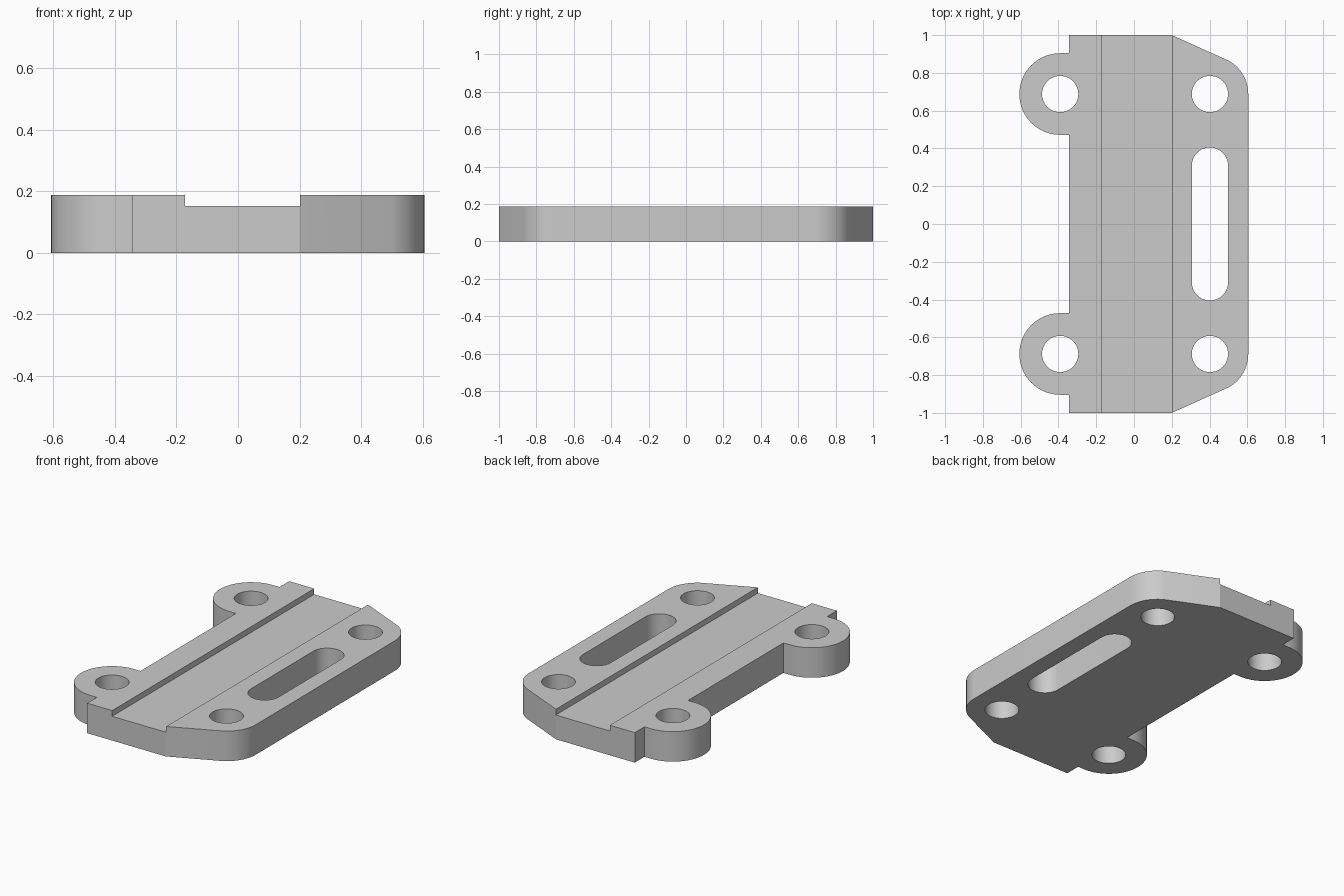
import bpy, bmesh
from math import cos, sin, radians, pi

cube = bpy.data.objects.get("Cube")
if cube:
    bpy.data.objects.remove(cube, do_unlink=True)

HEIGHT, FLOOR = 0.188, 0.152
LEFT_X, RIGHT_X, HOLE_Y = -0.391, 0.402, 0.688
HOLE_R, EAR_R, CORNER_R = 0.096, 0.216, 0.203
SLOT_Y = 0.309

grey = bpy.data.materials.new("light grey")
grey.use_nodes = True
grey.diffuse_color = (0.6, 0.6, 0.6, 1)
grey.node_tree.nodes["Principled BSDF"].inputs["Base Color"].default_value = (0.6, 0.6, 0.6, 1)


def arc(cx, cy, r, start, end, steps):
    angles = [radians(start + (end - start) * i / steps) for i in range(steps + 1)]
    return [(cx + r * cos(a), cy + r * sin(a)) for a in angles]


def prism(name, outline, z0, z1):
    """Extrude a closed counter-clockwise outline from z0 to z1."""
    bm = bmesh.new()
    face = bm.faces.new([bm.verts.new((x, y, z0)) for x, y in outline])
    top = bmesh.ops.extrude_face_region(bm, geom=[face], use_keep_orig=True)["geom"]
    for v in top:
        if isinstance(v, bmesh.types.BMVert):
            v.co.z = z1
    bmesh.ops.recalc_face_normals(bm, faces=bm.faces)
    mesh = bpy.data.meshes.new(name)
    bm.to_mesh(mesh)
    bm.free()
    obj = bpy.data.objects.new(name, mesh)
    mesh.materials.append(grey)
    bpy.context.collection.objects.link(obj)
    return obj


# Outline of the back half, mirrored for the front half
half = arc(RIGHT_X, HOLE_Y, CORNER_R, 0, 60, 12)
half += [(0.2, 1), (-0.345, 1), (-0.345, HOLE_Y + EAR_R)]
half += arc(LEFT_X, HOLE_Y, EAR_R, 90, 270, 32)
half += [(-0.345, HOLE_Y - EAR_R)]
plate = prism("mounting_plate", half + [(x, -y) for x, y in reversed(half)], 0, HEIGHT)

# Cutters: lengthwise groove, four bolt holes and the long slot
cutters = [prism("groove_cutter", [(-0.172, -1.2), (0.202, -1.2), (0.202, 1.2), (-0.172, 1.2)],
                 FLOOR, HEIGHT + 0.1)]
for x in (LEFT_X, RIGHT_X):
    for side in (-1, 1):
        ring = arc(x, side * HOLE_Y, HOLE_R, 0, 360, 48)[:-1]
        cutters.append(prism("hole_cutter", ring, -0.1, HEIGHT + 0.1))
slot = arc(RIGHT_X, SLOT_Y, HOLE_R, 0, 180, 24) + arc(RIGHT_X, -SLOT_Y, HOLE_R, 180, 360, 24)
cutters.append(prism("slot_cutter", slot, -0.1, HEIGHT + 0.1))

bpy.ops.object.select_all(action="DESELECT")
bpy.context.view_layer.objects.active = plate
plate.select_set(True)
for cutter in cutters:
    cutter.hide_render = True
    mod = plate.modifiers.new("cut", "BOOLEAN")
    mod.operation = "DIFFERENCE"
    mod.solver = "EXACT"
    mod.object = cutter
    bpy.ops.object.modifier_apply(modifier=mod.name)
    bpy.data.objects.remove(cutter, do_unlink=True)

bpy.ops.object.shade_smooth_by_angle(angle=pi / 9)
